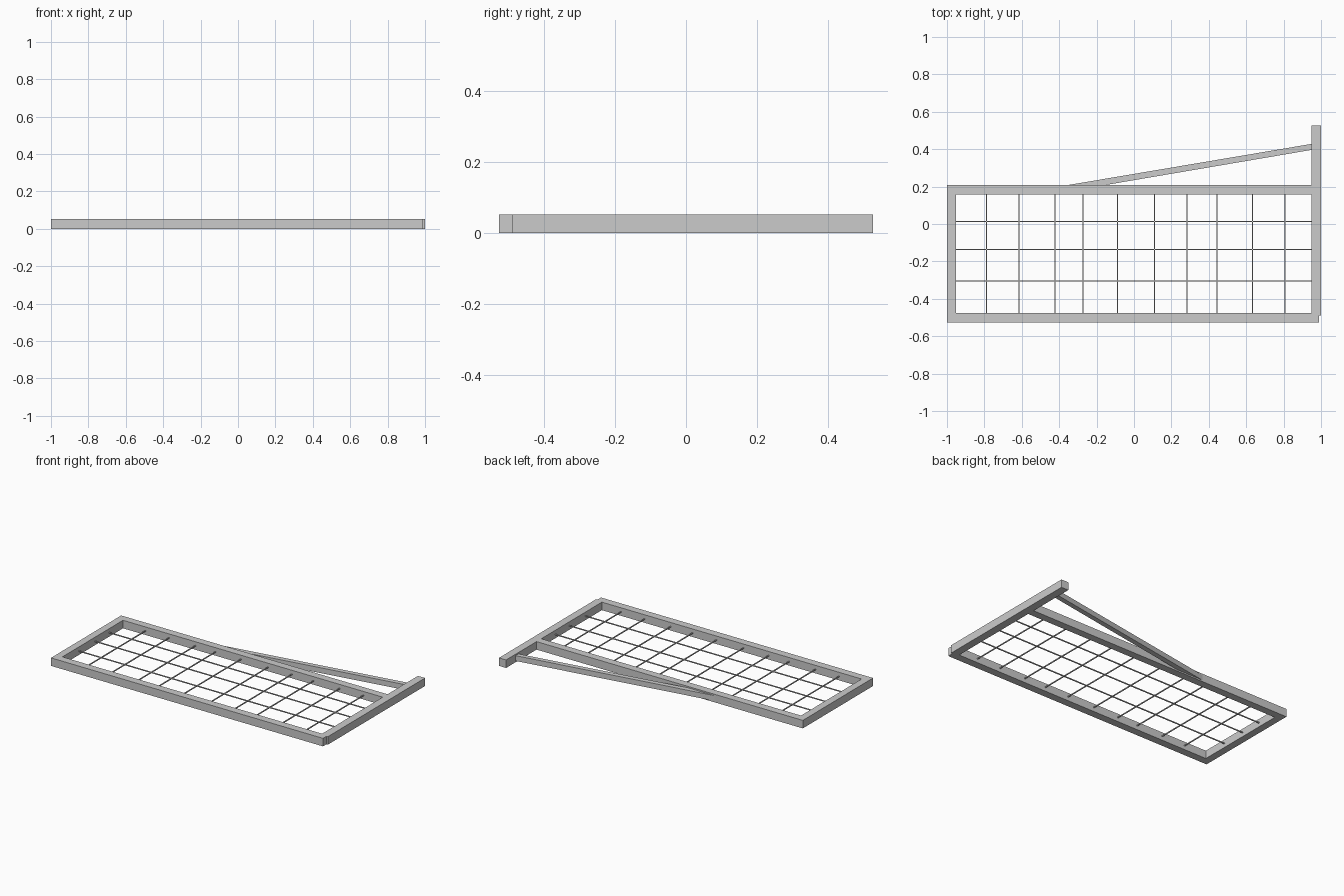
import bpy, bmesh

if "Cube" in bpy.data.objects:
    bpy.data.objects.remove(bpy.data.objects["Cube"])

H = 0.053          # frame thickness
MID = H / 2

def prism(name, pts, z0, z1):
    """Extrude a plan outline between two heights."""
    bm = bmesh.new()
    face = bm.faces.new([bm.verts.new((x, y, z0)) for x, y in pts])
    ext = bmesh.ops.extrude_face_region(bm, geom=[face])
    for v in ext["geom"]:
        if isinstance(v, bmesh.types.BMVert):
            v.co.z = z1
    bmesh.ops.recalc_face_normals(bm, faces=bm.faces)
    me = bpy.data.meshes.new(name)
    bm.to_mesh(me)
    bm.free()
    ob = bpy.data.objects.new(name, me)
    bpy.context.collection.objects.link(ob)
    return ob

def box(name, x0, x1, y0, y1, z0=0.0, z1=H):
    return prism(name, [(x0, y0), (x1, y0), (x1, y1), (x0, y1)], z0, z1)

# Gate frame
box("bottom_rail", -1.0, 0.99, -0.526, -0.475)
box("top_rail", -0.952, 0.948, 0.158, 0.208)
box("left_stile", -1.0, -0.952, -0.475, 0.208)
box("hinge_post", 0.948, 1.0, -0.489, 0.526)

# Slanted brace, mitred against the top rail and the post
prism("brace", [(-0.355, 0.208), (-0.155, 0.208), (0.948, 0.396), (0.948, 0.428)], 0.009, 0.044)

# Wire mesh
R = 0.003
for i, x in enumerate([-0.788, -0.615, -0.422, -0.273, -0.088,
                       0.110, 0.284, 0.444, 0.634, 0.807]):
    box(f"upright_wire_{i}", x - R, x + R, -0.48, 0.163, MID - R, MID + R)
for i, y in enumerate([0.014, -0.136, -0.304]):
    box(f"cross_wire_{i}", -0.957, 0.953, y - R, y + R, MID - R, MID + R)
